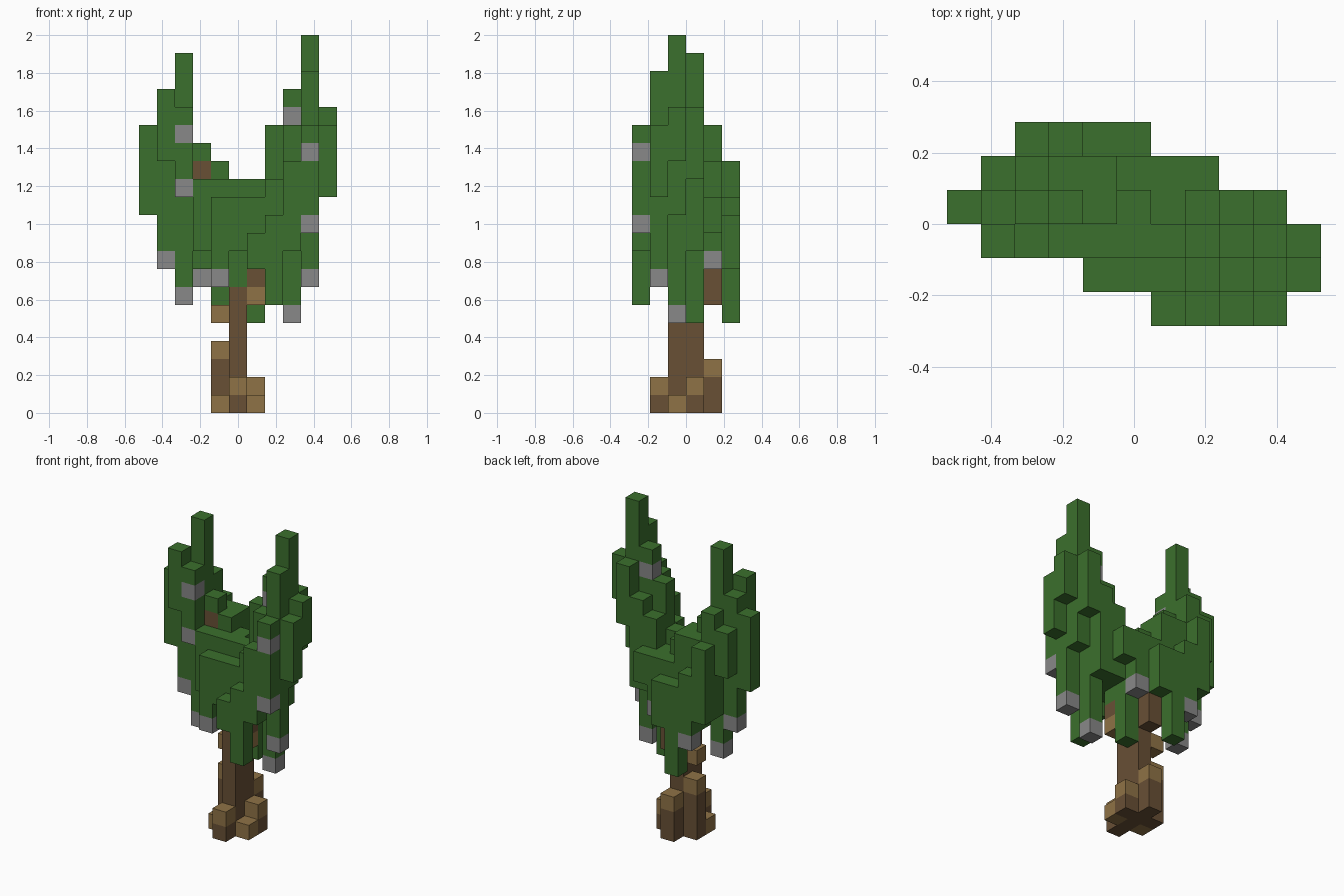
import bpy
import bmesh
from mathutils import Vector

default_cube = bpy.data.objects.get("Cube")
if default_cube:
    bpy.data.objects.remove(default_cube, do_unlink=True)

CELL = 2 / 21
ORIGIN = Vector((-5.5, -3, 0))


def make_material(name, colour):
    material = bpy.data.materials.new(name)
    material.use_nodes = True
    material.diffuse_color = (*colour, 1)
    shader = next(n for n in material.node_tree.nodes if n.type == "BSDF_PRINCIPLED")
    shader.inputs["Base Color"].default_value = (*colour, 1)
    return material


leaf = make_material("leaf green", (.044, .16, .026))
fruit = make_material("pale grey", (.246, .246, .246))
dark_bark = make_material("dark bark", (.14, .08, .036))
light_bark = make_material("light bark", (.275, .17, .061))


def column(cells, across, depth, bottom, top, material):
    """Stack blocks of one material from bottom up to top."""
    for level in range(bottom, top):
        cells[(across, depth, level)] = material


def build_blocks(name, cells):
    """Skin a set of blocks, keeping only the outer faces."""
    bm = bmesh.new()
    corners = {}
    materials = list(dict.fromkeys(cells.values()))

    def corner(position):
        key = tuple(round(value) for value in position)
        if key not in corners:
            corners[key] = bm.verts.new((Vector(key) + ORIGIN) * CELL)
        return corners[key]

    for cell, material in cells.items():
        base = Vector(cell)
        for axis in range(3):
            u, v = Vector(), Vector()
            u[(axis + 1) % 3] = v[(axis + 2) % 3] = 1
            for side in (0, 1):
                neighbour = list(cell)
                neighbour[axis] += 2 * side - 1
                if tuple(neighbour) in cells:
                    continue
                start = base.copy()
                start[axis] += side
                loop = [start, start + u, start + u + v, start + v]
                if not side:
                    loop.reverse()
                face = bm.faces.new([corner(point) for point in loop])
                face.material_index = materials.index(material)
    mesh = bpy.data.meshes.new(name)
    bm.to_mesh(mesh)
    bm.free()
    for material in materials:
        mesh.materials.append(material)
    bpy.context.collection.objects.link(bpy.data.objects.new(name, mesh))


# Crown: rows from front to back, each with its first column
# and the (bottom, top) of every hanging leaf column
crown_rows = [
    (6, [(8, 10), (6, 11), (9, 14), (10, 16)]),
    (4, [(7, 12), (9, 12), (9, 12), (9, 13), (9, 16), (7, 19), (12, 16)]),
    (1, [(14, 18), (12, 17), (9, 13), (8, 13), (7, 13),
         (8, 13), (9, 16), (5, 18), (11, 21), (14, 17)]),
    (0, [(11, 16), (8, 17), (6, 20), (9, 15), (8, 14),
         (8, 13), (5, 12), (9, 14), (9, 15), (13, 17)]),
    (1, [(12, 15), (9, 16), (8, 14), (8, 14), (8, 12), (8, 12), (10, 12)]),
    (2, [(9, 14), (7, 12), (5, 11), (8, 11)]),
]
crown = {}
for depth, (first, spans) in enumerate(crown_rows):
    for across, (bottom, top) in enumerate(spans, first):
        column(crown, across, depth, bottom, top, leaf)

# Pale blocks dotted over the leaves, mostly at the column tips
pale_blocks = [
    (1, 3, 8), (2, 3, 6), (2, 2, 12), (2, 2, 15), (4, 1, 7), (3, 5, 7),
    (6, 4, 8), (8, 2, 5), (8, 2, 16), (9, 1, 7), (9, 0, 10), (9, 0, 14),
]
for cell in pale_blocks:
    crown[cell] = fruit

# Bark showing through the upper leaves
for cell in [(3, 3, 13), (4, 3, 12)]:
    crown[cell] = dark_bark
build_blocks("crown", crown)

# Trunk, two blocks deep
trunk = {}
for depth in (2, 3):
    column(trunk, 5, depth, 0, 7, dark_bark)
build_blocks("trunk", trunk)

# Roots: stubs around the foot, each with a light top block
roots = {}
for across, depth, height in [(5, 1, 2), (6, 2, 1), (6, 3, 2),
                              (4, 2, 1), (4, 3, 4), (5, 4, 3)]:
    column(roots, across, depth, 0, height, dark_bark)
    roots[(across, depth, height - 1)] = light_bark
build_blocks("roots", roots)

# Branch stubs just below the crown
branches = {}
column(branches, 4, 3, 5, 6, light_bark)
column(branches, 6, 2, 6, 7, light_bark)
column(branches, 6, 2, 7, 8, dark_bark)
column(branches, 5, 4, 6, 8, dark_bark)
build_blocks("branches", branches)
